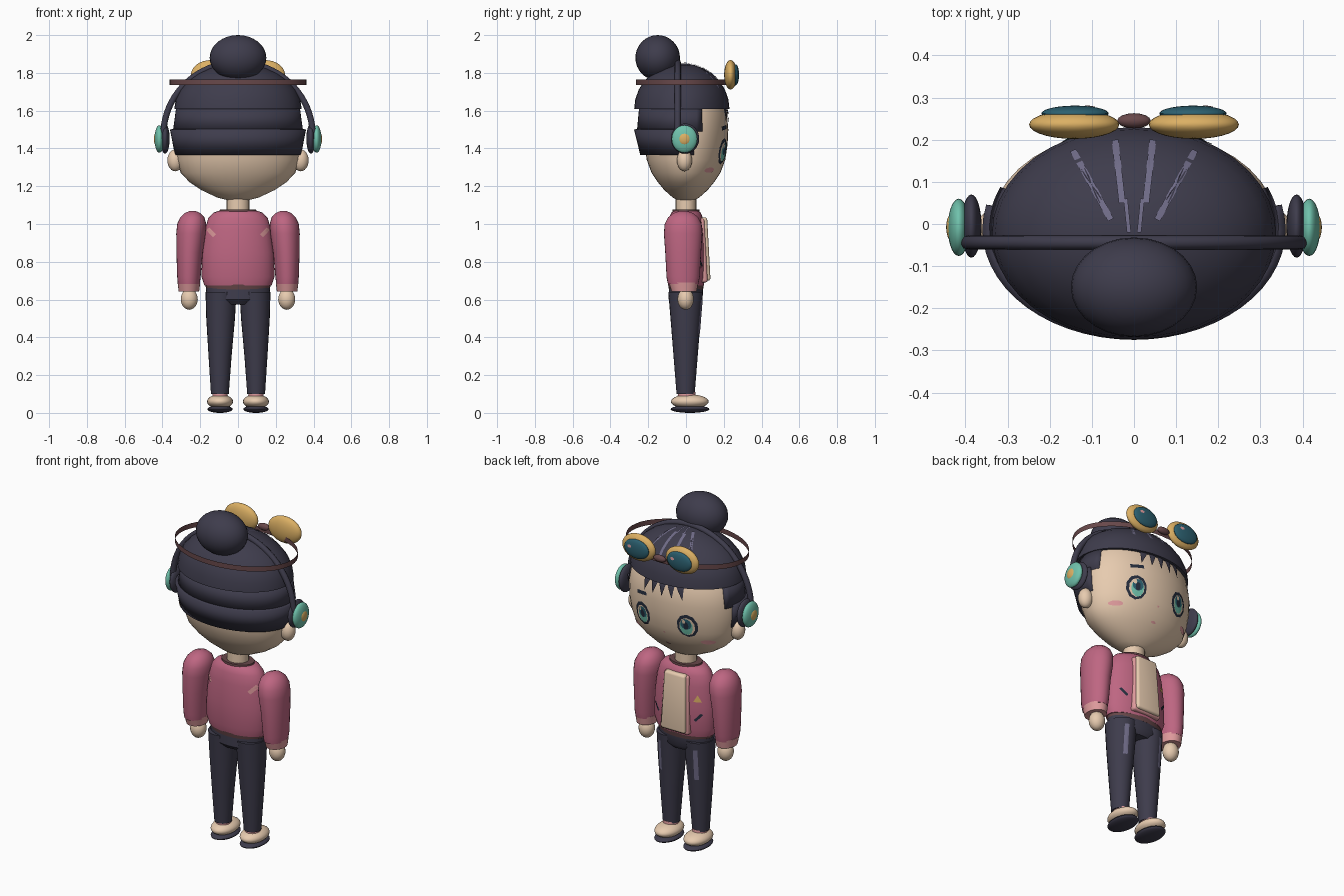
import bpy, bmesh
from math import sin, cos, pi, radians
from mathutils import Vector
from mathutils.bvhtree import BVHTree

if "Cube" in bpy.data.objects:
    bpy.data.objects.remove(bpy.data.objects["Cube"], do_unlink=True)


def material(name, r, g, b):
    m = bpy.data.materials.new(name)
    m.use_nodes = True
    lin = [(c / 255 / 12.92 if c < 11 else ((c / 255 + 0.055) / 1.055) ** 2.4) for c in (r, g, b)]
    m.diffuse_color = (*lin, 1)
    m.node_tree.nodes["Principled BSDF"].inputs["Base Color"].default_value = (*lin, 1)
    return m


NAVY = material("dark navy", 62, 60, 76)
SKIN = material("cream skin", 232, 204, 176)
PINK = material("rose pink", 190, 102, 130)
PALE = material("pale pink", 222, 154, 156)
TEAL = material("mint teal", 112, 194, 172)
GOLD = material("warm gold", 220, 176, 100)
LENS = material("deep teal", 44, 96, 112)
BROWN = material("brown strap", 104, 72, 74)
SHINE = material("violet highlight", 112, 108, 136)
INK = material("ink blue", 38, 46, 62)


def finish(bm, name, mat):
    me = bpy.data.meshes.new(name)
    bm.to_mesh(me)
    bm.free()
    me.materials.append(mat)
    for p in me.polygons:
        p.use_smooth = True
    me.set_sharp_from_angle(angle=radians(40))
    ob = bpy.data.objects.new(name, me)
    bpy.context.collection.objects.link(ob)
    return ob


def loft(name, mat, rings, n=32, arc=None, cap=True):
    """Stack of ellipses given as (z, rx, ry, cx, cy); arc leaves it open."""
    bm = bmesh.new()
    a0, a1 = arc or (0, 360)
    count = n + 1 if arc else n
    rows = []
    for z, rx, ry, cx, cy in rings:
        angles = [radians(a0 + (a1 - a0) * i / n) for i in range(count)]
        rows.append([bm.verts.new((cx + rx * cos(a), cy + ry * sin(a), z)) for a in angles])
    for lo, hi in zip(rows, rows[1:]):
        for i in range(n):
            j = (i + 1) % count
            bm.faces.new((lo[i], lo[j], hi[j], hi[i]))
    if cap and not arc:
        bm.faces.new(rows[0][::-1])
        bm.faces.new(rows[-1])
    return finish(bm, name, mat)


def ball(name, mat, centre, radii, u=28, v=16):
    bm = bmesh.new()
    bmesh.ops.create_uvsphere(bm, u_segments=u, v_segments=v, radius=1)
    for vert in bm.verts:
        vert.co = Vector(c + r * k for c, r, k in zip(centre, radii, vert.co))
    return finish(bm, name, mat)


def decal(name, mat, target, outline, side="front", lift=0.004, steps=4):
    """Thin flat shape projected onto a target part."""
    tree = BVHTree.FromPolygons([v.co for v in target.data.vertices],
                                [p.vertices for p in target.data.polygons])
    d = {"front": Vector((0, -1, 0)), "back": Vector((0, 1, 0)), "top": Vector((0, 0, -1))}[side]
    pts = [Vector(p) for p in outline]
    edge = [a.lerp(b, k / steps) for a, b in zip(pts, pts[1:] + pts[:1]) for k in range(steps)]
    mid = sum(pts, Vector((0, 0))) / len(pts)
    bm = bmesh.new()

    def place(p):
        start = Vector((p.x, p.y, 0)) if side == "top" else Vector((p.x, 0, p.y))
        hit = tree.ray_cast(start - d * 4, d)[0]
        return bm.verts.new((hit or start) - d * lift)

    outer = [place(p) for p in edge]
    inner = [place(mid.lerp(p, 0.5)) for p in edge]
    hub = place(mid)
    for i in range(len(edge)):
        j = (i + 1) % len(edge)
        bm.faces.new((outer[i], outer[j], inner[j], inner[i]))
        bm.faces.new((inner[i], inner[j], hub))
    bmesh.ops.recalc_face_normals(bm, faces=bm.faces)
    bm.normal_update()
    if sum((f.normal.dot(d) for f in bm.faces)) > 0:
        bmesh.ops.reverse_faces(bm, faces=bm.faces)
    return finish(bm, name, mat)


def oval(cx, cz, rx, rz, n=12):
    return [(cx + rx * cos(2 * pi * (i + .5) / n), cz + rz * sin(2 * pi * (i + .5) / n)) for i in range(n)]


def strip(x0, z0, x1, z1, w):
    t = Vector((z1 - z0, x0 - x1)).normalized() * w / 2
    return [(x0 - t.x, z0 - t.y), (x0 + t.x, z0 + t.y), (x1 + t.x, z1 + t.y), (x1 - t.x, z1 - t.y)]


# Head and neck
head = loft("head", SKIN, [(z, rx, ry, 0, 0) for z, rx, ry in (
    (1.122, .04, .035), (1.14, .11, .07), (1.18, .195, .115), (1.22, .255, .148), (1.27, .303, .182),
    (1.34, .325, .208), (1.42, .337, .22), (1.5, .338, .224), (1.6, .32, .215), (1.7, .25, .16))], 40)
loft("neck", SKIN, [(1.04, .06, .055, 0, 0), (1.15, .06, .055, 0, 0)], 20)

# Hair: dome, two stepped tiers round the back, bun
dome_rings = [(1.61 + .24 * sin(t), .337 * cos(t), .252 * cos(t), 0, -.022)
              for t in [radians(a) for a in (0, 12, 25, 38, 50, 62, 74, 84, 89)]]
dome = loft("hair_dome", NAVY, dome_rings, 40)
tiers = (("hair_middle_tier", 157, 383, [(1.49, .345, .25, 0, -.01), (1.62, .327, .238, 0, -.01)]),
         ("hair_lower_tier", 167, 373, [(1.365, .334, .232, 0, -.01), (1.5, .36, .262, 0, -.013)]))
for name, a0, a1, rings in tiers:
    tier = loft(name, NAVY, rings, 32, (a0, a1))
    thick = tier.modifiers.new("thickness", "SOLIDIFY")
    thick.thickness, thick.offset = .03, -1
ball("hair_bun", NAVY, (0, -.15, 1.88), (.15, .118, .12))
for i in range(-2, 3):
    x = i * .05
    decal("fringe_lock", NAVY, head, [(x - .028, 1.63), (x + .028, 1.63), (x * 1.25, 1.535)], lift=.008)
for s in (1, -1):
    decal("hair_streak", SHINE, dome, strip(s * .145, .175, s * .055, .01, .015), "top", .005)
    decal("hair_streak", SHINE, dome, strip(s * .045, .2, s * .028, .05, .016), "top", .005)
    decal("hair_streak", SHINE, dome, strip(s * .02, .06, s * .012, -.02, .01), "top", .005)

# Face
for s in (1, -1):
    x = s * .145
    decal("eye_outline", INK, head, oval(x, 1.385, .058, .07, 10), lift=.004, steps=2)
    decal("eye_white", SKIN, head, oval(x, 1.382, .043, .054, 10), lift=.006, steps=2)
    decal("iris", TEAL, head, oval(x - s * .004, 1.38, .035, .05), lift=.0075, steps=2)
    decal("iris_shade", LENS, head, oval(x - s * .004, 1.397, .03, .033), lift=.0085, steps=2)
    decal("pupil", INK, head, oval(x - s * .004, 1.388, .014, .024), lift=.0092, steps=2)
    decal("eye_glint", SKIN, head, oval(x + .014, 1.412, .01, .012, 8), lift=.0098, steps=2)
    decal("cheek", PALE, head, oval(s * .232, 1.285, .034, .014), steps=2)
    ball("ear", SKIN, (s * .332, -.008, 1.337), (.042, .04, .058), 20, 12)
decal("eyebrow", INK, head, strip(.11, 1.515, .185, 1.505, .02))
decal("mouth", PALE, head, oval(0, 1.235, .016, .006, 8), steps=2)
decal("nose", PALE, head, oval(0, 1.315, .007, .005, 8), steps=2)

# Goggles pushed up on the head
loft("goggle_strap", BROWN, [(1.735, .362, .25, 0, -.015), (1.765, .362, .25, 0, -.015)], 48, cap=False)
ball("goggle_bridge", BROWN, (0, .245, 1.765), (.04, .018, .02), 16, 10)
for s in (1, -1):
    ball("goggle_rim", GOLD, (s * .142, .236, 1.79), (.107, .034, .078))
    lens = ball("goggle_lens", LENS, (s * .14, .262, 1.79), (.08, .019, .056))
    decal("lens_glint", PALE, lens, oval(s * .14 + .035, 1.805, .014, .009, 8), lift=.002, steps=2)

# Headphones
path = bpy.data.curves.new("headphone_band", "CURVE")
path.dimensions, path.bevel_depth, path.bevel_resolution = "3D", .017, 3
path.use_fill_caps = True
spline = path.splines.new("POLY")
spline.points.add(40)
for i, p in enumerate(spline.points):
    a = pi * i / 40
    p.co = (.395 * cos(a), -.044, 1.47 + .385 * sin(a), 1)
path.materials.append(NAVY)
bpy.context.collection.objects.link(bpy.data.objects.new("headphone_band", path))
for s in (1, -1):
    ball("ear_pad", NAVY, (s * .386, -.005, 1.452), (.024, .075, .08))
    ball("ear_cup", TEAL, (s * .416, -.008, 1.45), (.026, .068, .073))
    ball("cup_button", GOLD, (s * .428, -.008, 1.45), (.018, .037, .038), 20, 12)

# Jacket
torso = loft("jacket_body", PINK, [(z, rx, ry, 0, 0) for z, rx, ry in (
    (.675, .178, .094), (.72, .193, .104), (.85, .19, .106), (.97, .175, .1), (1.03, .158, .09),
    (1.06, .13, .078), (1.07, .1, .066))])
loft("jacket_hem", BROWN, [(.652, .166, .09, 0, 0), (.685, .176, .096, 0, 0)])
loft("collar", BROWN, [(1.055, .1, .072, 0, 0), (1.078, .096, .07, 0, 0)])
for s in (1, -1):
    decal("pocket_slit", INK, torso, strip(s * .118, .775, s * .152, .815, .014))
    decal("back_mark", PALE, torso, strip(s * .16, .975, s * .125, .938, .022), "back")
decal("badge", GOLD, torso, [(-.15, .885), (-.108, .885), (-.129, .925)])

# Shirt panel with a pale edge
for name, mat, half, y1, z0, z1 in (("panel_edge", PALE, .094, .115, .69, 1.03),
                                    ("shirt_panel", SKIN, .08, .13, .7, 1.035)):
    bm = bmesh.new()
    bmesh.ops.create_cube(bm, size=1)
    for v in bm.verts:
        taper = .85 if v.co.z > 0 else 1
        drop = .018 if v.co.z > 0 else 0
        v.co = (v.co.x * 2 * half * taper, (y1 - drop) if v.co.y > 0 else .06,
                z1 if v.co.z > 0 else z0)
    bmesh.ops.bevel(bm, geom=bm.edges[:], offset=.014, segments=3, affect="EDGES", profile=.5)
    finish(bm, name, mat)

# Arms
for s in (1, -1):
    loft("sleeve", PINK, [(z, rx, ry, s * cx, -.015) for z, rx, ry, cx in (
        (.682, .058, .08, .26), (.72, .062, .088, .26), (.85, .07, .095, .256), (.95, .078, .102, .249),
        (1.0, .077, .098, .245), (1.035, .064, .08, .242), (1.058, .042, .052, .241),
        (1.07, .012, .015, .24))], 28)
    loft("cuff", PALE, [(.642, .054, .066, s * .26, -.01), (.69, .06, .078, s * .26, -.013)], 28)
    ball("hand", SKIN, (s * .258, -.002, .602), (.045, .043, .056), 20, 12)

# Trousers
loft("hips", NAVY, [(.575, .1, .07, 0, 0), (.6, .165, .09, 0, -.002), (.66, .17, .09, 0, 0)])
for s in (1, -1):
    leg = loft("trouser_leg", NAVY, [(z, rx, ry, s * cx, -.002) for z, rx, ry, cx in (
        (.1, .047, .048, .096), (.3, .061, .064, .095), (.5, .076, .08, .092), (.64, .082, .092, .09))], 24)
    decal("trouser_streak", SHINE, leg, strip(s * .118, .42, s * .118, .6, .024))

    # Shoes
    loft("ankle", PALE, [(.06, .042, .05, s * .095, .005), (.11, .04, .046, s * .095, .003)], 20)
    ball("shoe", SKIN, (s * .095, .02, .06), (.069, .1, .038), 24, 14)
    ball("shoe_sole", NAVY, (s * .095, .021, .02), (.067, .103, .02), 24, 12)
